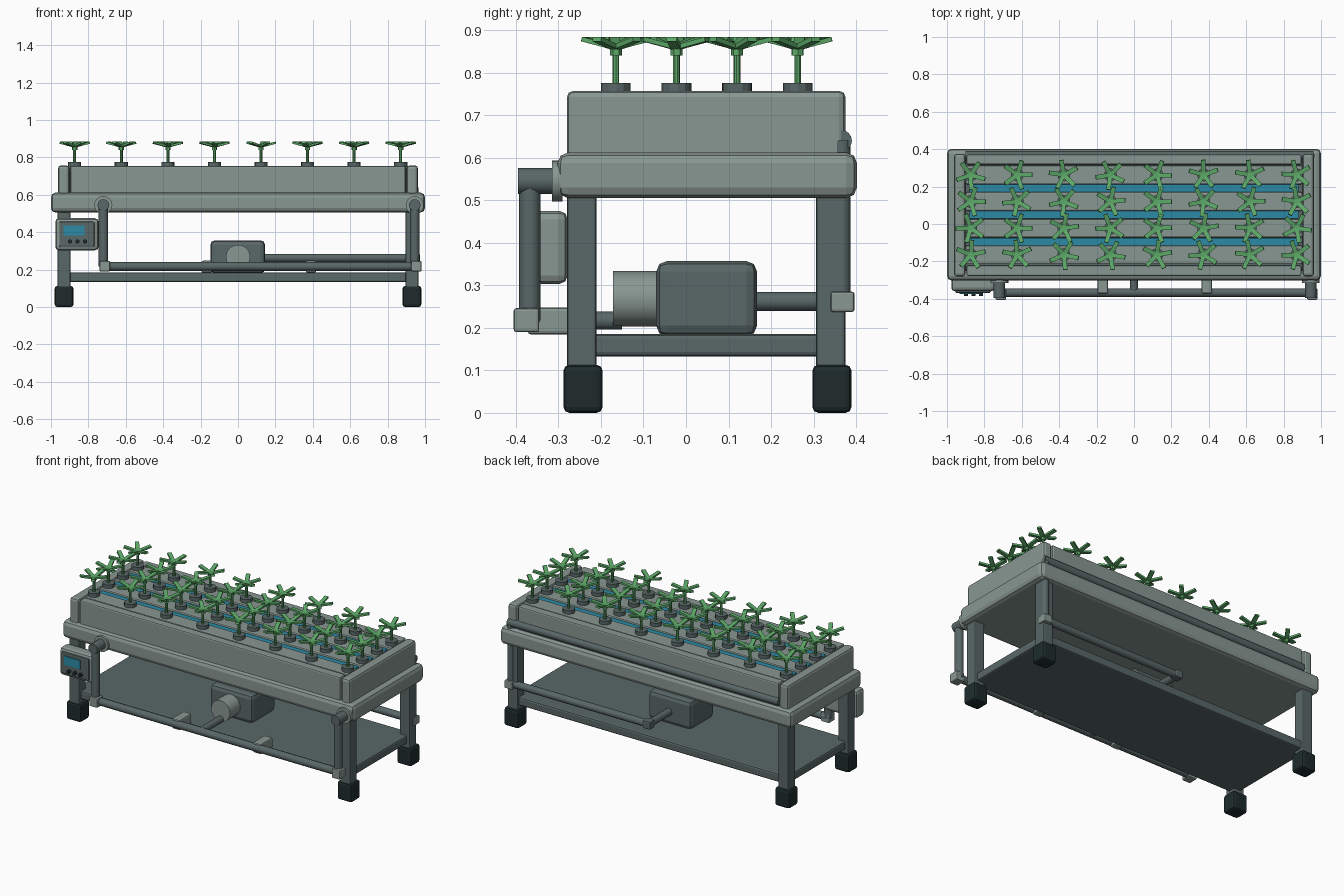
import bpy, bmesh, math, random
from mathutils import Matrix, Vector

random.seed(4)
if "Cube" in bpy.data.objects:
    bpy.data.objects.remove(bpy.data.objects["Cube"])


def material(name, r, g, b):
    m = bpy.data.materials.new(name)
    m.use_nodes = True
    m.diffuse_color = (r, g, b, 1)
    bsdf = next(n for n in m.node_tree.nodes if n.type == 'BSDF_PRINCIPLED')
    bsdf.inputs["Base Color"].default_value = (r, g, b, 1)
    return m


LIGHT = material("light grey", 0.25, 0.31, 0.29)
DARK = material("slate grey", 0.10, 0.135, 0.135)
RUBBER = material("black rubber", 0.013, 0.024, 0.025)
LEAF = material("leaf green", 0.11, 0.40, 0.14)
WATER = material("water blue", 0.025, 0.26, 0.38)


def finish(name, bm, mats, smooth=False):
    bmesh.ops.recalc_face_normals(bm, faces=bm.faces)
    me = bpy.data.meshes.new(name)
    bm.to_mesh(me)
    bm.free()
    for m in mats:
        me.materials.append(m)
    ob = bpy.data.objects.new(name, me)
    bpy.context.collection.objects.link(ob)
    if smooth:
        bpy.ops.object.select_all(action='DESELECT')
        ob.select_set(True)
        bpy.context.view_layer.objects.active = ob
        bpy.ops.object.shade_smooth_by_angle(angle=math.radians(40))
    return ob


def box(name, xs, ys, zs, mat, bevel=0.0):
    """Box spanning the given ranges, with rounded edges."""
    lo, hi = zip(xs, ys, zs)
    size = [b - a for a, b in zip(lo, hi)]
    mid = [(a + b) / 2 for a, b in zip(lo, hi)]
    bm = bmesh.new()
    bmesh.ops.create_cube(bm, size=1, matrix=Matrix.Translation(mid) @ Matrix.Diagonal((*size, 1)))
    if bevel:
        bmesh.ops.bevel(bm, geom=bm.edges[:], offset=bevel, segments=2,
                        profile=0.5, affect='EDGES', clamp_overlap=True)
    return finish(name, bm, [mat])


def rod(name, a, b, radius, mat, sides=16):
    """Cylinder from point a to point b."""
    a, b = Vector(a), Vector(b)
    d = b - a
    m = Matrix.Translation((a + b) / 2) @ d.to_track_quat('Z', 'Y').to_matrix().to_4x4()
    bm = bmesh.new()
    bmesh.ops.create_cone(bm, cap_ends=True, segments=sides, radius1=radius,
                          radius2=radius, depth=d.length, matrix=m)
    return finish(name, bm, [mat], True)


def around(c, half):
    return (c - half, c + half)


# Legs and rubber feet
for sx, side in ((-1, "right"), (1, "left")):
    for y, end in ((-0.245, "front"), (0.34, "back")):
        box(f"{end}_{side}_leg", around(sx * 0.93, 0.035), around(y, 0.035), (0.08, 0.53), DARK, 0.008)
        box(f"{end}_{side}_foot", around(sx * 0.93, 0.05), around(y + 0.003, 0.046), (0, 0.113), RUBBER, 0.014)

# Lower shelf
box("lower_shelf", (-0.945, 0.945), (-0.26, 0.36), (0.133, 0.185), DARK, 0.01)

# Tray rim and raised growing bed
box("tray_rim", (-1, 1), (-0.302, 0.402), (0.505, 0.612), LIGHT, 0.025)
box("bed_floor", (-0.93, 0.93), (-0.25, 0.35), (0.58, 0.72), DARK)
for y, end in ((-0.25, "front"), (0.345, "back")):
    box(f"{end}_bed_wall", (-0.895, 0.895), around(y, 0.027), (0.59, 0.755), LIGHT, 0.008)
for sx, side in ((-1, "right"), (1, "left")):
    box(f"{side}_bed_wall", around(sx * 0.932, 0.03), (-0.28, 0.375), (0.59, 0.757), LIGHT, 0.015)

# Planting channels with strips of water between them
ROWS = [-0.165 + i * 0.1425 for i in range(4)]
COLUMNS = [-0.873 + i * 0.249 for i in range(8)]
for y in ROWS:
    box("planting_channel", (-0.9, 0.9), around(y, 0.05), (0.68, 0.752), LIGHT, 0.008)
for y in ROWS[:-1]:
    box("water_strip", (-0.88, 0.88), around(y + 0.071, 0.02), (0.7, 0.742), WATER)


# One seedling mesh shared by every planting hole
def seedling():
    bm = bmesh.new()

    def disc(radius, z0, z1, slot, sides):
        before = set(bm.faces)
        bmesh.ops.create_cone(bm, cap_ends=True, segments=sides, radius1=radius, radius2=radius,
                              depth=z1 - z0, matrix=Matrix.Translation((0, 0, (z0 + z1) / 2)))
        for f in set(bm.faces) - before:
            f.material_index = slot

    disc(0.035, -0.01, 0.02, 0, 12)
    disc(0.008, 0.02, 0.1, 1, 8)
    disc(0.014, 0.085, 0.112, 1, 6)
    for i in range(5):
        before = set(bm.faces)
        m = (Matrix.Rotation(i * math.tau / 5, 4, 'Z') @ Matrix.Translation((0.042, 0, 0.114))
             @ Matrix.Rotation(-0.25, 4, 'Y') @ Matrix.Diagonal((0.078, 0.024, 0.011, 1)))
        bmesh.ops.create_cube(bm, size=1, matrix=m)
        for f in set(bm.faces) - before:
            f.material_index = 1
    return finish("seedling", bm, [DARK, LEAF])


first = seedling()
for x in COLUMNS:
    for y in ROWS:
        plant = first if (x, y) == (COLUMNS[0], ROWS[0]) else first.copy()
        if plant is not first:
            bpy.context.collection.objects.link(plant)
        plant.location = (x, y, 0.755)
        plant.rotation_euler.z = random.uniform(0, math.tau)

# Pump with motor
box("pump_housing", (-0.148, 0.145), (-0.07, 0.167), (0.18, 0.357), DARK, 0.025)
rod("pump_motor", (0, -0.172, 0.268), (0, -0.06, 0.268), 0.065, LIGHT, 20)
rod("pump_inlet", (0, -0.365, 0.217), (0, -0.15, 0.217), 0.021, DARK)

# Front pipework: low main, two risers, elbows and flanges
PY = -0.367
rod("front_main_pipe", (-0.72, PY, 0.217), (0.95, PY, 0.217), 0.023, DARK)
for x, side in ((-0.72, "right"), (0.945, "left")):
    rod(f"{side}_riser", (x, PY, 0.217), (x, PY, 0.55), 0.025, DARK)
    box(f"{side}_low_elbow", around(x + 0.008, 0.028), (-0.405, -0.345), (0.19, 0.246), LIGHT, 0.006)
    rod(f"{side}_top_elbow", (x, -0.395, 0.545), (x, -0.29, 0.545), 0.031, DARK)
    rod(f"{side}_flange", (x, -0.315, 0.545), (x, -0.29, 0.545), 0.048, LIGHT, 20)
for x in (-0.167, 0.39):
    box("pipe_bracket", around(x, 0.028), (-0.372, -0.255), (0.184, 0.248), LIGHT, 0.008)

# Back pipework: outlet, run to the left, riser and feed along the bed
rod("pump_outlet", (0, 0.15, 0.262), (0, 0.366, 0.262), 0.022, DARK)
rod("back_main_pipe", (0, 0.366, 0.262), (0.945, 0.366, 0.262), 0.022, DARK)
rod("back_riser", (0.945, 0.366, 0.262), (0.945, 0.366, 0.64), 0.021, DARK)
rod("back_feed_pipe", (-0.9, 0.365, 0.64), (0.96, 0.365, 0.64), 0.025, DARK)
box("back_low_elbow", around(0.945, 0.027), (0.34, 0.396), (0.237, 0.285), LIGHT, 0.006)
box("back_pump_elbow", around(0, 0.025), (0.342, 0.39), (0.238, 0.286), DARK, 0.006)

# Control box with bezel, screen and buttons
box("control_box", (-0.977, -0.745), (-0.36, -0.278), (0.303, 0.475), LIGHT, 0.02)
box("control_bezel", (-0.955, -0.768), (-0.369, -0.35), (0.323, 0.457), DARK, 0.006)
box("control_screen", (-0.933, -0.822), (-0.374, -0.366), (0.382, 0.437), WATER)
for i in range(3):
    x = -0.898 + i * 0.04
    rod("control_button", (x, -0.385, 0.35), (x, -0.36, 0.35), 0.011, RUBBER, 12)
